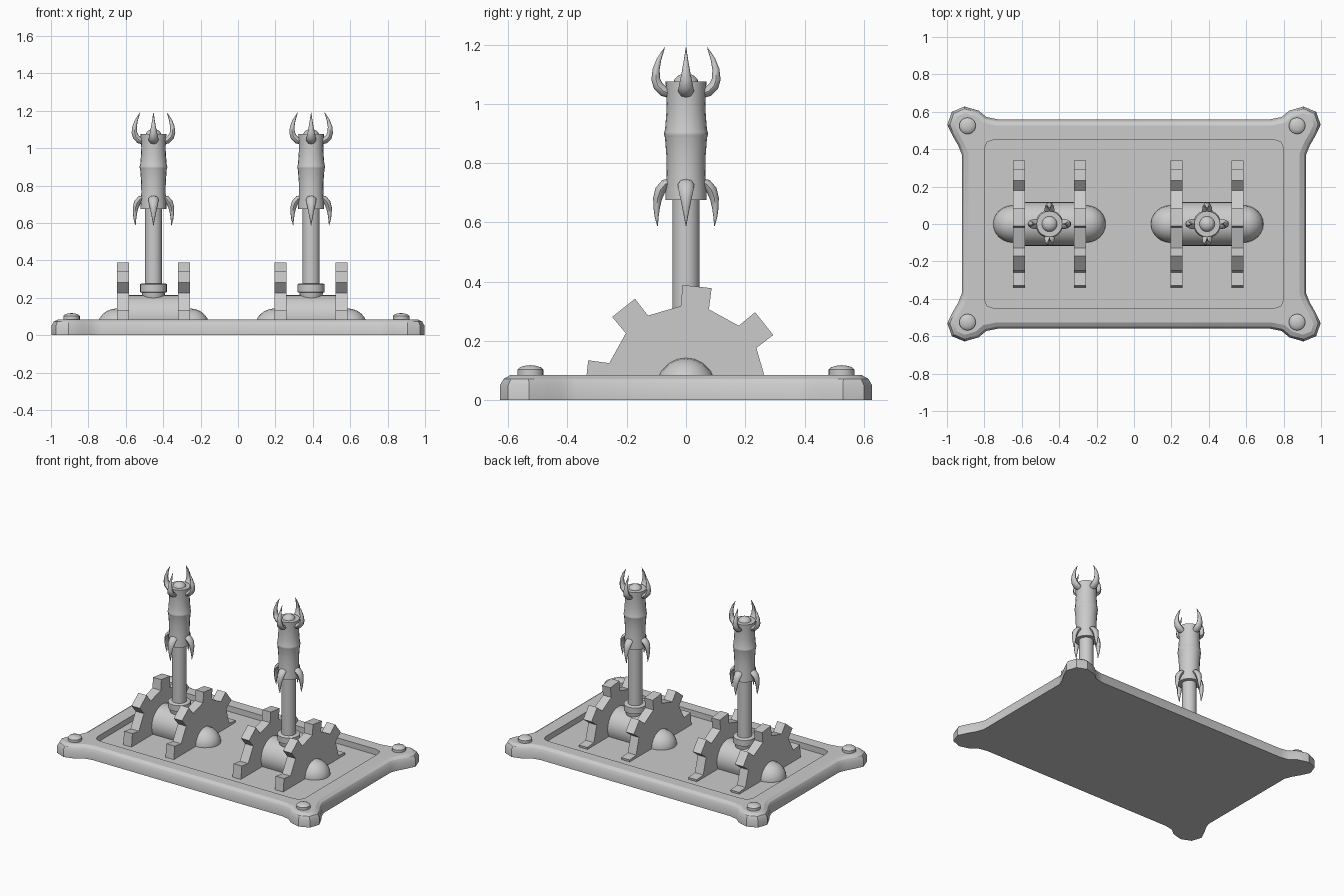
import bpy, bmesh, math
from mathutils import Vector, Matrix

if "Cube" in bpy.data.objects:
    bpy.data.objects.remove(bpy.data.objects["Cube"])

FLOOR = 0.045   # height of the recessed floor


def finish(bm, name, angle=35, clip=False):
    if clip:   # cut away what lies under the recess floor
        geom = bm.verts[:] + bm.edges[:] + bm.faces[:]
        bmesh.ops.bisect_plane(bm, geom=geom, plane_co=(0, 0, FLOOR - 0.005),
                               plane_no=(0, 0, 1), clear_inner=True)
        bmesh.ops.holes_fill(bm, edges=[e for e in bm.edges if e.is_boundary], sides=0)
    bmesh.ops.recalc_face_normals(bm, faces=bm.faces[:])
    mesh = bpy.data.meshes.new(name)
    bm.to_mesh(mesh)
    bm.free()
    ob = bpy.data.objects.new(name, mesh)
    bpy.context.collection.objects.link(ob)
    if angle:
        bpy.ops.object.select_all(action='DESELECT')
        ob.select_set(True)
        bpy.context.view_layer.objects.active = ob
        bpy.ops.object.shade_smooth_by_angle(angle=math.radians(angle))
    return ob


def loft(bm, rings):
    """Closed skin through rings of points, capped at both ends."""
    loops = [[bm.verts.new(p) for p in r] for r in rings]
    n = len(loops[0])
    for a, b in zip(loops, loops[1:]):
        for i in range(n):
            j = (i + 1) % n
            bm.faces.new((a[i], a[j], b[j], b[i]))
    bm.faces.new(loops[0])
    bm.faces.new(loops[-1])


def lathe(name, profile, matrix, sides=20, clip=False):
    bm = bmesh.new()
    loft(bm, [[matrix @ Vector((r * math.cos(2 * math.pi * i / sides),
                                r * math.sin(2 * math.pi * i / sides), z))
               for i in range(sides)] for r, z in profile])
    return finish(bm, name, 35, clip)


def dome(r, h, z0, steps=6):
    return [(max(r * math.cos(t), 0.001), z0 + h * math.sin(t))
            for t in [math.pi / 2 * i / steps for i in range(steps + 1)]]


# base plate: flared corners, bevelled rim, recessed floor
def inset(pts, d):
    out = []
    for i, p in enumerate(pts):
        a = (p - pts[i - 1]).normalized()
        b = (pts[(i + 1) % len(pts)] - p).normalized()
        na, nb = Vector((-a.y, a.x)), Vector((-b.y, b.x))
        m = (na + nb).normalized()
        out.append(p + m * d / max(m.dot(na), 0.5))
    return out


def four_corners(quarter):
    pts = []
    for sx, sy in ((1, 1), (-1, 1), (-1, -1), (1, -1)):
        q = [Vector((sx * x, sy * y)) for x, y in quarter]
        pts += q if sx * sy > 0 else q[::-1]
    return pts


ear = [(.92, .37), (.94, .42), (.967, .466), (.998, .53), (.974, .60),
       (.906, .628), (.83, .606), (.79, .572), (.73, .56)]
outline = four_corners(ear)
recess = four_corners([(.80, .40), (.787, .437), (.75, .45)])
bm = bmesh.new()
layers = [(outline, 0), (outline, .05), (inset(outline, .012), .072), (inset(outline, .034), .085)]
rings = [[bm.verts.new((p.x, p.y, z)) for p in pts] for pts, z in layers]
walls = [[bm.verts.new((p.x, p.y, z)) for p in recess] for z in (.085, FLOOR)]
for a, b in list(zip(rings, rings[1:])) + [tuple(walls)]:
    for i in range(len(a)):
        bm.faces.new((a[i - 1], a[i], b[i], b[i - 1]))
bm.faces.new(rings[0])
bm.faces.new(walls[1])
rim = [bm.edges.get((l[i - 1], l[i])) for l in (rings[-1], walls[0]) for i in range(len(l))]
bmesh.ops.triangle_fill(bm, use_beauty=True, edges=rim, normal=(0, 0, 1))
finish(bm, "base_plate", 30)

# corner bolts
for x in (-.89, .872):
    for y in (-.525, .525):
        lathe("corner_bolt", [(.044, .07), (.044, .103), (.036, .111), (.02, .116), (.001, .118)],
              Matrix.Translation((x, y, 0)))


# half-sunk gear wheels
def gear(name, x0, x1):
    pts = []
    for k in range(8):
        c = 83.6 + 45 * k
        for da, r in ((-10.2, .27), (-8.3, .341), (8.3, .341), (10.2, .27)):
            t = math.radians(c + da)
            pts.append((r * math.cos(t), .048 + r * math.sin(t)))
    bm = bmesh.new()
    loft(bm, [[(x, y, z) for y, z in pts] for x in (x0, x1)])
    return finish(bm, name, 0, True)


# curved claws, section = (radius from axis, height, half thickness, half width)
def claws(name, cx, path):
    for k in range(4):
        rot = Matrix.Translation((cx, 0, 0)) @ Matrix.Rotation(math.pi / 2 * k, 4, 'Z')
        bm, rings = bmesh.new(), []
        for i, (r, z, t, w) in enumerate(path):
            p, q = path[max(i - 1, 0)], path[min(i + 1, len(path) - 1)]
            tan = Vector((q[0] - p[0], 0, q[1] - p[1])).normalized()
            nor = Vector((tan.z, 0, -tan.x))
            rings.append([rot @ (Vector((r, 0, z)) + nor * t * math.cos(a) + Vector((0, w * math.sin(a), 0)))
                          for a in [math.pi / 4 * j for j in range(8)]])
        loft(bm, rings)
        finish(bm, name, 50)


top_claw = [(.05, 1.032, .014, .020), (.075, 1.042, .018, .027), (.094, 1.06, .017, .024),
            (.102, 1.083, .015, .019), (.101, 1.115, .012, .013), (.091, 1.15, .008, .007),
            (.072, 1.19, .001, .001)]
low_claw = [(.045, .738, .012, .020), (.070, .729, .017, .028), (.087, .708, .018, .025),
            (.096, .68, .015, .019), (.099, .65, .011, .013), (.099, .62, .007, .007),
            (.096, .587, .001, .001)]

# two lever assemblies
for cx in (-.452, .391):
    at = Matrix.Translation((cx, 0, 0))
    for s in (-1, 1):
        gear("gear_wheel", cx + s * .131, cx + s * .195)
        lathe("hub_cap", dome(.1, .106, .195),
              Matrix.Translation((cx, 0, .043)) @ Matrix.Rotation(s * math.pi / 2, 4, 'Y'), 20, True)
    lathe("hub_barrel", [(.118, -.135), (.118, .135)],
          Matrix.Translation((cx, 0, .097)) @ Matrix.Rotation(math.pi / 2, 4, 'Y'), 24, True)
    lathe("shaft_collar", [(.055, .19), (.06, .205), (.063, .228), (.072, .230), (.072, .272), (.066, .276)], at)
    lathe("lever_shaft", [(.046, .20), (.046, .70)], at)
    lathe("lever_grip", [(.070, .675), (.069, .71), (.065, .76), (.066, .82), (.071, .885),
                         (.073, .892), (.0745, .899), (.073, .906), (.071, .912), (.067, .96),
                         (.065, 1.0), (.067, 1.04), (.069, 1.075)], at)
    lathe("grip_end_knob", dome(.042, .032, 1.07), at)
    claws("upper_claw", cx, top_claw)
    claws("lower_claw", cx, low_claw)
